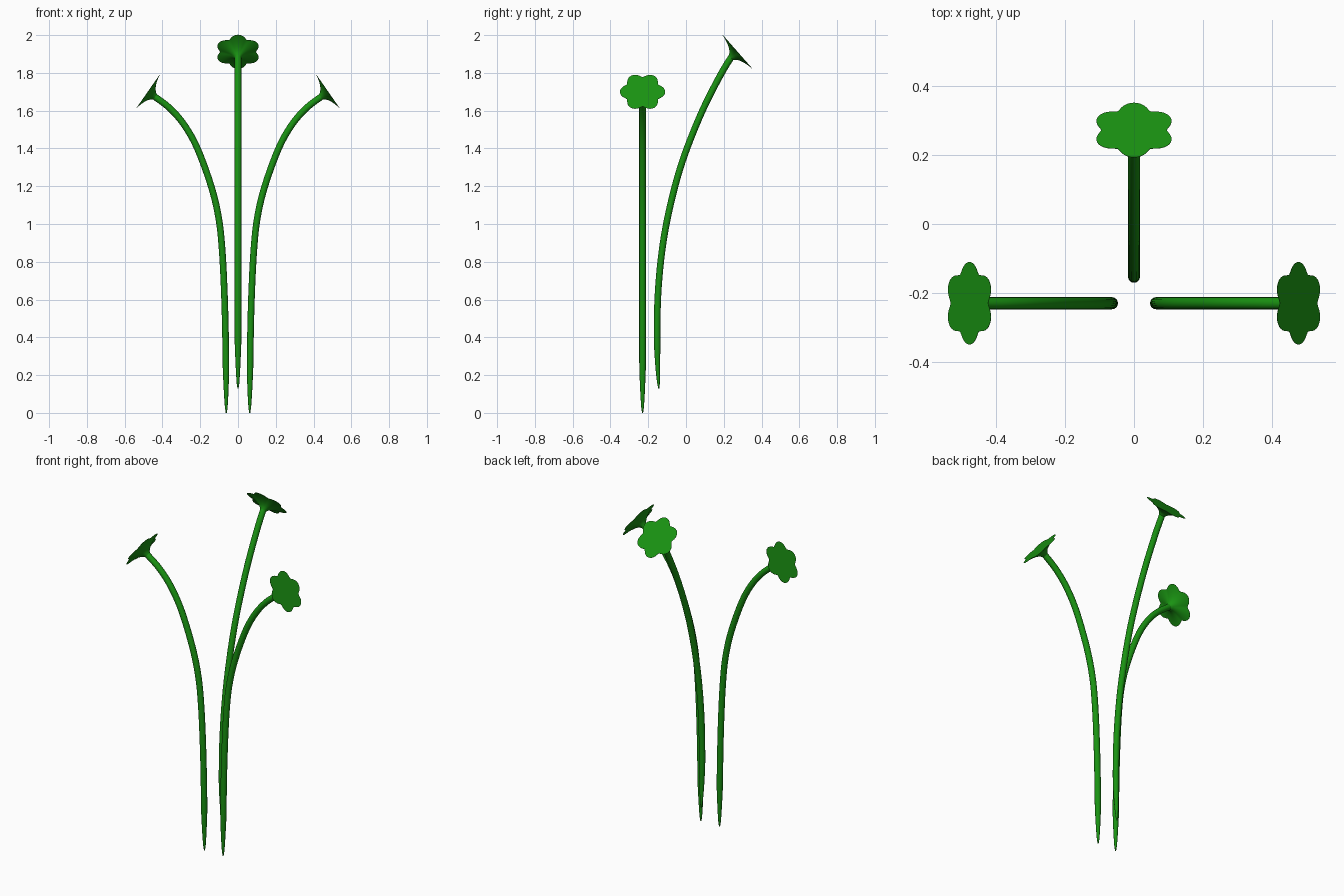
import bpy, bmesh, math
from mathutils import Vector

if "Cube" in bpy.data.objects:
    bpy.data.objects.remove(bpy.data.objects["Cube"])

green = bpy.data.materials.new("leaf_green")
green.diffuse_color = (0.01, 0.29, 0.006, 1)
green.use_nodes = True
green.node_tree.nodes["Principled BSDF"].inputs["Base Color"].default_value = green.diffuse_color


def make_object(name, rings):
    """Skin closed rings of points into a capped mesh."""
    bm = bmesh.new()
    loops = [[bm.verts.new(p) for p in ring] for ring in rings]
    n = len(loops[0])
    for a, b in zip(loops, loops[1:]):
        for i in range(n):
            j = (i + 1) % n
            bm.faces.new((a[i], a[j], b[j], b[i]))
    bm.faces.new(loops[0][::-1])
    bm.faces.new(loops[-1])
    bmesh.ops.recalc_face_normals(bm, faces=bm.faces)
    mesh = bpy.data.meshes.new(name)
    bm.to_mesh(mesh)
    bm.free()
    mesh.materials.append(green)
    ob = bpy.data.objects.new(name, mesh)
    bpy.context.collection.objects.link(ob)
    bpy.ops.object.select_all(action='DESELECT')
    ob.select_set(True)
    bpy.context.view_layer.objects.active = ob
    bpy.ops.object.shade_smooth_by_angle(angle=math.radians(40))


def spline(pts, steps=5):
    """Catmull-Rom curve through the points."""
    p = [2 * pts[0] - pts[1]] + pts + [2 * pts[-1] - pts[-2]]
    out = []
    for i in range(1, len(p) - 2):
        a, b, c, d = p[i - 1:i + 3]
        for k in range(steps):
            t = k / steps
            out.append(0.5 * (2 * b + (c - a) * t + (2 * a - 5 * b + 4 * c - d) * t * t
                              + (3 * b - a - 3 * c + d) * t ** 3))
    return out + [pts[-1]]


def stem_radius(h):
    # pointed foot widening to full thickness
    return 0.003 + 0.0145 * min(1, h / 0.24) ** 0.6


def flower(label, out, origin, path, centre, tilt, lobe_on_side):
    """Bent stem and six-lobed bloom; path is (distance along out, height)."""
    out, up = Vector(out), Vector((0, 0, 1))
    side = out.cross(up)
    place = lambda d, z: Vector(origin) + out * d + up * z
    c = place(*centre)
    normal = (out * tilt[0] + up * tilt[1]).normalized()
    inplane = side.cross(normal)

    # stem
    pts = spline([place(*q) for q in path] + [c - normal * 0.045, c - normal * 0.02])
    rings = []
    for i, p in enumerate(pts):
        tangent = (pts[min(i + 1, len(pts) - 1)] - pts[max(i - 1, 0)]).normalized()
        v = side.cross(tangent)
        r = stem_radius(p.z - pts[0].z)
        rings.append([p + r * (side * math.cos(a) + v * math.sin(a))
                      for a in (math.tau * k / 16 for k in range(16))])
    make_object("stem_" + label, rings)

    # bloom: flared back, flat lobed front
    u, v = (side, inplane) if lobe_on_side else (inplane, side)
    profile = [(0.017, 0.048), (0.023, 0.038), (0.034, 0.028), (0.052, 0.018),
               (0.075, 0.010), (0.1, 0.004), (0.12, 0.001), (0.12, 0.0)]
    rings = []
    for r, depth in profile:
        blend = max(0, (r - 0.017) / 0.103)
        ring = []
        for k in range(72):
            a = math.tau * k / 72
            lobe = 0.755 + 0.245 * math.sqrt((math.cos(3 * a) ** 2 + 0.02) / 1.02)
            rr = r * (1 + (lobe - 1) * blend)
            ring.append(c - normal * depth + rr * (u * math.cos(a) + v * math.sin(a)))
        rings.append(ring)
    make_object("bloom_" + label, rings)


# two side flowers, mirrored
side_path = [(0.062, 0.0), (0.063, 0.15), (0.065, 0.35), (0.071, 0.6), (0.083, 0.85), (0.102, 1.03),
             (0.142, 1.2), (0.215, 1.4), (0.285, 1.525), (0.36, 1.612)]
for label, s in (("left", -1), ("right", 1)):
    flower(label, (s, 0, 0), (0, -0.23, 0), side_path, (0.478, 1.70), (0.82, 0.57), True)

# tall back flower
back_path = [(-0.144, 0.13), (-0.15, 0.25), (-0.153, 0.45), (-0.147, 0.65), (-0.128, 0.85), (-0.098, 1.03),
             (-0.05, 1.23), (0.005, 1.4), (0.087, 1.6), (0.175, 1.775)]
flower("back", (0, 1, 0), (0, 0, 0), back_path, (0.273, 1.912), (0.75, 0.66), False)
